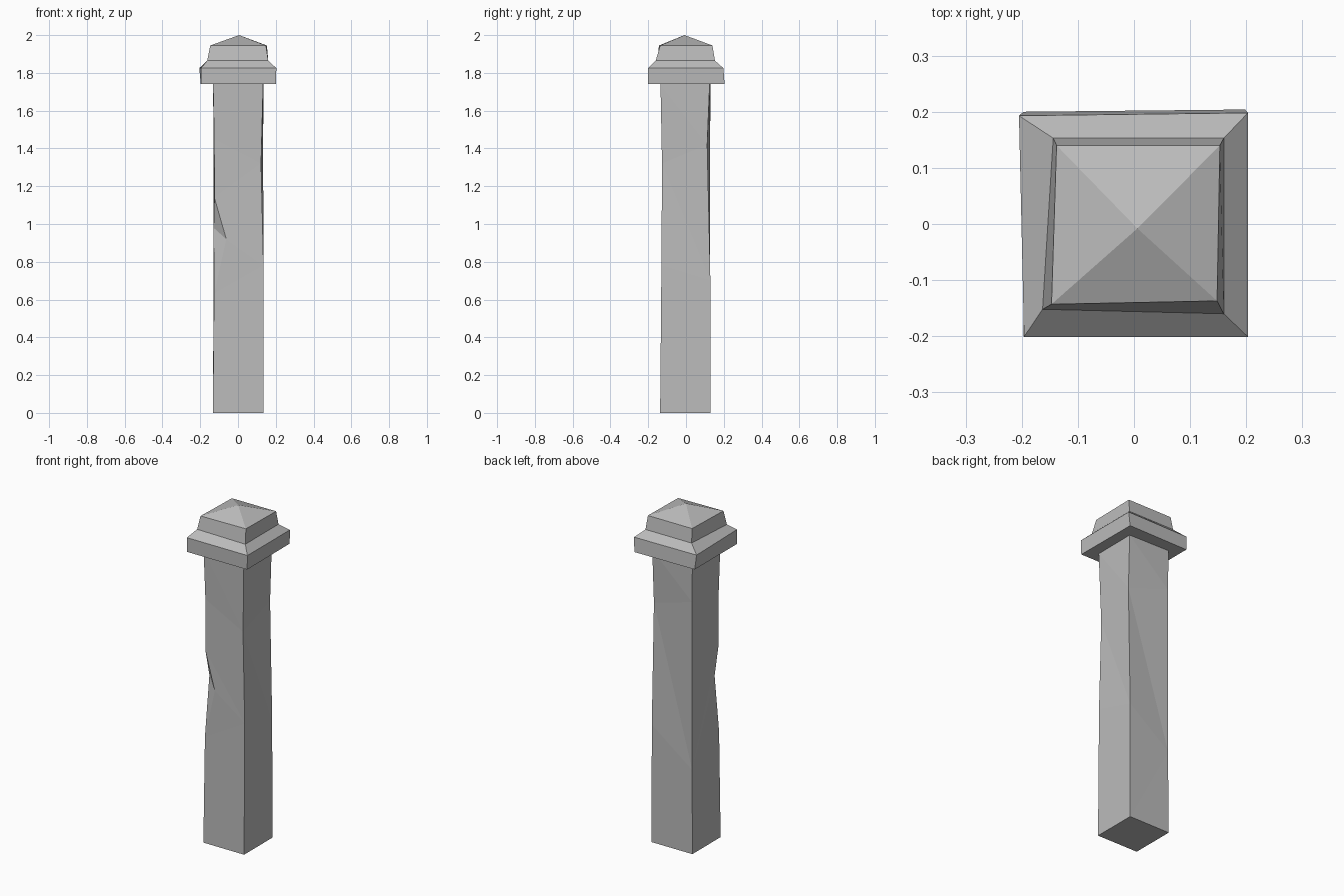
import bpy
import bmesh

default = bpy.data.objects.get("Cube")
if default:
    bpy.data.objects.remove(default, do_unlink=True)

# One stone colour
STONE = (0.5, 0.5, 0.5, 1)
stone = bpy.data.materials.new("grey stone")
stone.use_nodes = True
stone.diffuse_color = STONE
stone.node_tree.nodes["Principled BSDF"].inputs["Base Color"].default_value = STONE


def finish(name, bm):
    bmesh.ops.recalc_face_normals(bm, faces=bm.faces)
    mesh = bpy.data.meshes.new(name)
    bm.to_mesh(mesh)
    bm.free()
    mesh.materials.append(stone)
    obj = bpy.data.objects.new(name, mesh)
    bpy.context.collection.objects.link(obj)


def zip_sides(bm, a, b):
    """Fill between two upright chains of vertices with triangles."""
    i = j = 0
    while i < len(a) - 1 or j < len(b) - 1:
        climb_a = j == len(b) - 1 or (
            i < len(a) - 1 and a[i + 1].co.z <= b[j + 1].co.z)
        if climb_a:
            bm.faces.new((a[i], b[j], a[i + 1]))
            i += 1
        else:
            bm.faces.new((a[i], b[j], b[j + 1]))
            j += 1


# Weathered post: one uneven chain of points up each corner
TOP = 1.74
bm = bmesh.new()


def chain(*points):
    return [bm.verts.new(p) for p in points]


front_left = chain((-.133, -.136, 0), (-.127, -.13, .63), (-.129, -.085, .98),
                   (-.125, -.127, 1.14), (-.126, -.127, 1.45), (-.132, -.135, TOP))
front_right = chain((.136, -.137, 0), (.135, -.13, .78),
                    (.122, -.127, 1.32), (.133, -.135, TOP))
back_right = chain((.136, .13, 0), (.135, .129, .7),
                   (.133, .112, 1.42), (.135, .125, TOP))
back_left = chain((-.133, .13, 0), (-.13, .128, .5),
                  (-.129, .128, 1.5), (-.133, .13, TOP))

# Chipped corner: the front side meets the chip further in
chip_tip = bm.verts.new((-.062, -.13, .92))
low, dent, high = front_left[1:4]
front_edge = front_left[:2] + [chip_tip] + front_left[3:]
bm.faces.new((low, chip_tip, dent))
bm.faces.new((dent, chip_tip, high))

zip_sides(bm, front_edge, front_right)
zip_sides(bm, front_right, back_right)
zip_sides(bm, back_right, back_left)
zip_sides(bm, back_left, front_left)
corners = (front_left, front_right, back_right, back_left)
for end in (0, -1):
    bm.faces.new([c[end] for c in corners])
finish("post", bm)

# Moulded cap: uneven square rings rising to a shallow pyramid
RINGS = (
    (1.74, (-.197, -.2), (.2, -.2), (.198, .204), (-.197, .2)),
    (1.825, (-.196, -.201), (.203, -.201), (.203, .198), (-.205, .193)),
    (1.865, (-.163, -.152), (.16, -.16), (.16, .153), (-.144, .153)),
    (1.945, (-.147, -.143), (.148, -.137), (.153, .14), (-.138, .14)),
)
bm = bmesh.new()
rings = [[bm.verts.new((x, y, z)) for x, y in pts] for z, *pts in RINGS]
bm.faces.new(rings[0])
for lower, upper in zip(rings, rings[1:]):
    for k in range(4):
        n = (k + 1) % 4
        bm.faces.new((lower[k], lower[n], upper[n], upper[k]))
apex = bm.verts.new((.006, -.008, 2))
for k in range(4):
    bm.faces.new((rings[-1][k], rings[-1][(k + 1) % 4], apex))
finish("cap", bm)
